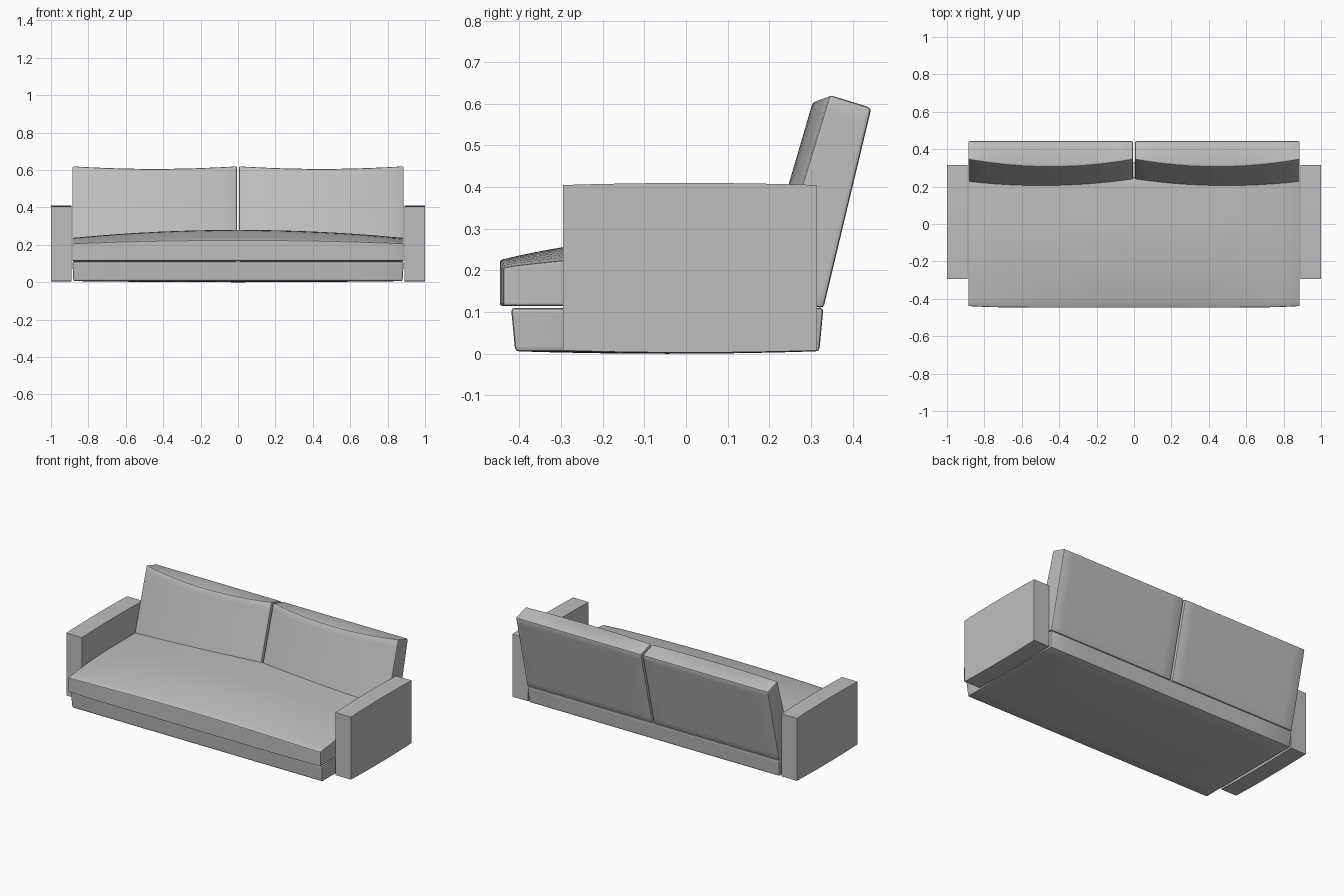
import bpy
import bmesh

cube = bpy.data.objects.get("Cube")
if cube:
    bpy.data.objects.remove(cube, do_unlink=True)

# One upholstery colour
fabric = bpy.data.materials.new("grey_fabric")
fabric.use_nodes = True
GREY = (0.52, 0.52, 0.52, 1.0)
fabric.diffuse_color = GREY
fabric.node_tree.nodes["Principled BSDF"].inputs["Base Color"].default_value = GREY


def lerp(a, b, t):
    return a + (b - a) * t


def dome(t):
    return 1 - t * t


def padded_box(name, shape, cuts=7, bevel=0.0):
    """Gridded box whose points (u, v, w in -1..1) are placed by shape."""
    bm = bmesh.new()
    bmesh.ops.create_cube(bm, size=2)
    bmesh.ops.subdivide_edges(bm, edges=bm.edges[:], cuts=cuts, use_grid_fill=True)
    for vert in bm.verts:
        vert.co = shape(*vert.co)
    bmesh.ops.recalc_face_normals(bm, faces=bm.faces[:])
    mesh = bpy.data.meshes.new(name)
    bm.to_mesh(mesh)
    bm.free()
    mesh.materials.append(fabric)
    obj = bpy.data.objects.new(name, mesh)
    bpy.context.collection.objects.link(obj)
    bpy.ops.object.select_all(action='DESELECT')
    obj.select_set(True)
    bpy.context.view_layer.objects.active = obj
    if bevel:
        mod = obj.modifiers.new("soft_edges", 'BEVEL')
        mod.width = bevel
        mod.segments = 2
        mod.limit_method = 'ANGLE'
        mod.angle_limit = 0.7
        bpy.ops.object.modifier_apply(modifier=mod.name)
    bpy.ops.object.shade_smooth_by_angle(angle=0.6)
    return obj


# Base: slightly wider at the top, belly sagging to the floor
def base_shape(u, v, w):
    t = (w + 1) / 2
    y = -0.045 + v * lerp(0.365, 0.375, t)
    z = lerp(0.006 - 0.006 * dome(u) * dome(v), 0.11, t)
    return u * lerp(0.88, 0.886, t), y, z


# Seat: one wide cushion with a domed top
def seat_shape(u, v, w):
    y = lerp(-0.447, 0.25, (v + 1) / 2)
    edge = 0.207 + 0.018 * dome(u)
    top = edge + (0.03 + 0.025 * dome(u)) * dome(min(y, 0.0) / 0.447)
    return u * 0.886, y + 0.008 * u ** 8 * (v < -0.9), lerp(0.115, top, (w + 1) / 2)


# Back cushion: leaning, with a front that bulges between its ends
def back_shape(side):
    def shape(u, v, w):
        t, d = (w + 1) / 2, (v + 1) / 2
        y = lerp(lerp(0.195, 0.345, t), lerp(0.33, 0.445, t), d)
        z = lerp(lerp(0.13, 0.622, t), lerp(0.11, 0.59, t), d)
        puff = dome(u) * (1 - d) ** 2
        x = lerp(0.005, 0.886, (u + 1) / 2)
        return side * x, y - puff * lerp(0.03, 0.04, t), z - 0.016 * puff * t
    return shape


# Arm: crisp block, slightly bowed along its top and bottom
def arm_shape(side):
    def shape(u, v, w):
        z = 0.2065 + w * (0.1985 + 0.005 * dome(v))
        return side * (0.945 + 0.055 * u), 0.01 + 0.305 * v, z
    return shape


padded_box("base", base_shape, bevel=0.008)
padded_box("seat_cushion", seat_shape, cuts=15, bevel=0.007)
for label, side in (("left", 1), ("right", -1)):
    padded_box(label + "_back_cushion", back_shape(side), cuts=11, bevel=0.008)
    padded_box(label + "_arm", arm_shape(side))
